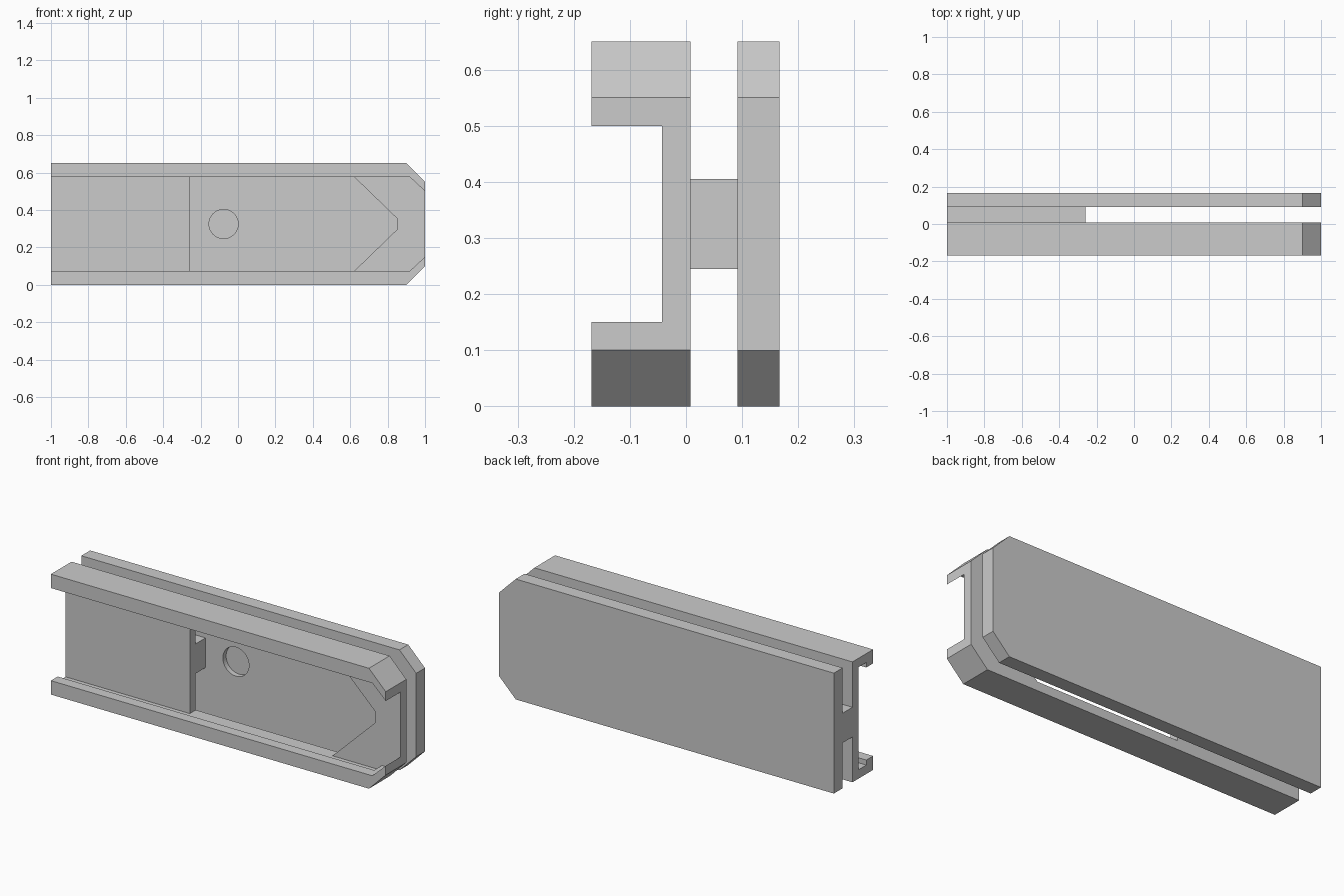
import bpy, bmesh, math

if "Cube" in bpy.data.objects:
    bpy.data.objects.remove(bpy.data.objects["Cube"])

MID = 0.325  # mid height, all profiles mirror about it


def prism(name, pts, y0, y1):
    """Extrude an x-z outline along y."""
    bm = bmesh.new()
    face = bm.faces.new([bm.verts.new((x, y0, z)) for x, z in pts])
    ext = bmesh.ops.extrude_face_region(bm, geom=[face])
    verts = [v for v in ext["geom"] if isinstance(v, bmesh.types.BMVert)]
    bmesh.ops.translate(bm, verts=verts, vec=(0, y1 - y0, 0))
    bmesh.ops.recalc_face_normals(bm, faces=bm.faces)
    mesh = bpy.data.meshes.new(name)
    bm.to_mesh(mesh)
    bm.free()
    ob = bpy.data.objects.new(name, mesh)
    bpy.context.collection.objects.link(ob)
    return ob


def mirrored(lower):
    """Complete a lower outline (left to right) with its upper half."""
    return lower + [(x, 2 * MID - z) for x, z in reversed(lower)]


def cut(ob, cutter):
    mod = ob.modifiers.new("cut", "BOOLEAN")
    mod.operation, mod.solver, mod.object = "DIFFERENCE", "EXACT", cutter
    bpy.context.view_layer.objects.active = ob
    bpy.ops.object.modifier_apply(modifier=mod.name)
    bpy.data.objects.remove(cutter)


outline = mirrored([(-1, 0), (0.9, 0), (1, 0.1)])

# Back plate with shallow round recess
back = prism("back_plate", outline, 0.092, 0.167)
circle = [(-0.077 + 0.078 * math.cos(a), MID + 0.078 * math.sin(a))
          for a in (math.tau * i / 48 for i in range(48))]
cut(back, prism("recess_cutter", circle, 0.05, 0.12))

# Front channel: open pocket, undercut grooves, pointed window
front = prism("front_channel", outline, -0.168, 0.008)
pocket = mirrored([(-1.1, 0.075), (0.92, 0.075), (1.0, 0.15), (1.05, 0.197)])
cut(front, prism("pocket_cutter", pocket, -0.3, -0.043))
groove = mirrored([(-1.1, 0.048), (0.89, 0.048)])
cut(front, prism("groove_cutter", groove, -0.11, -0.043))
window = mirrored([(-0.258, 0.048), (0.595, 0.048), (0.85, 0.295)])
cut(front, prism("window_cutter", window, -0.08, 0.1))

# Web joining the two plates
prism("connecting_web", mirrored([(-1, 0.245), (-0.258, 0.245)]), 0.008, 0.092)
